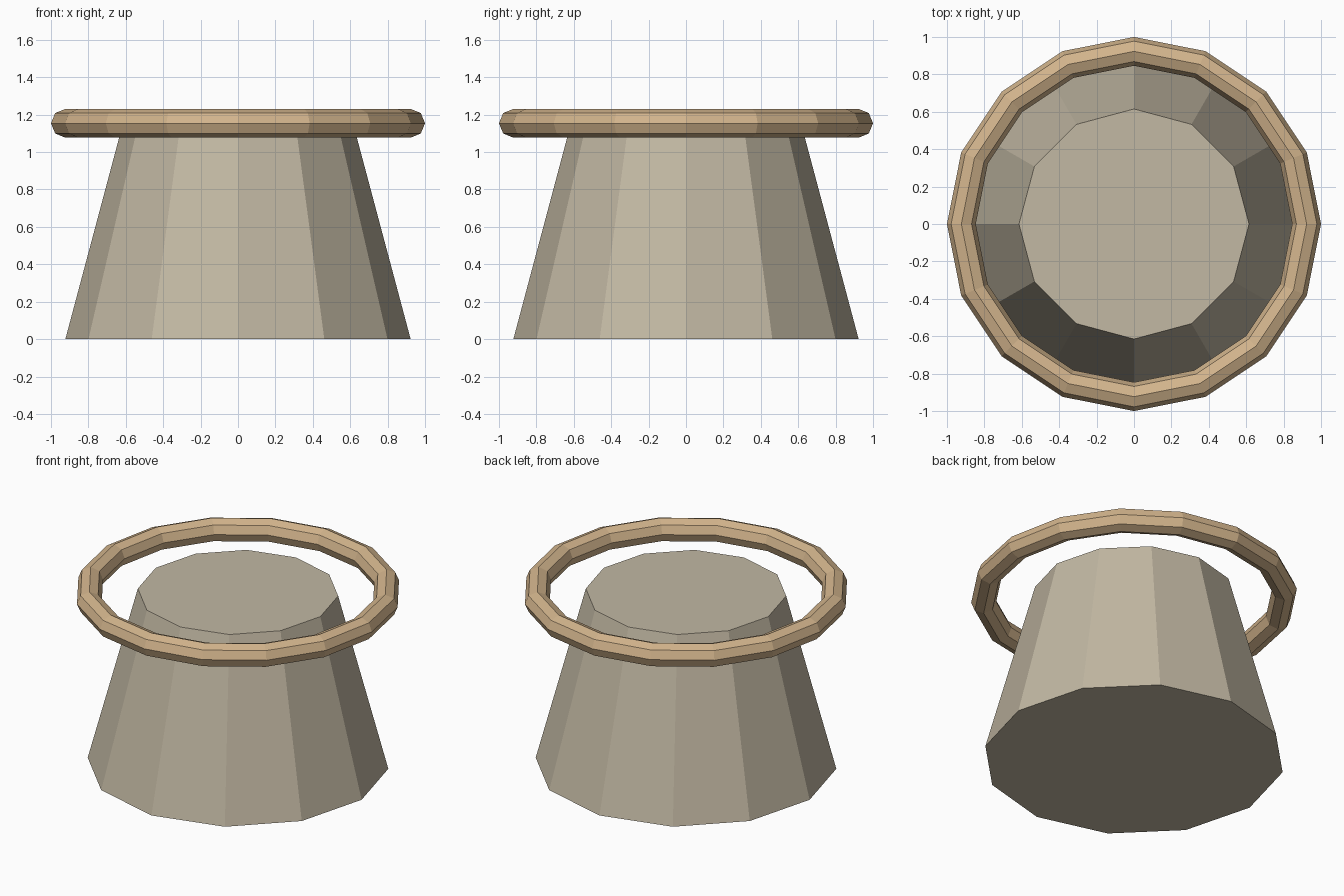
import bpy

if "Cube" in bpy.data.objects:
    bpy.data.objects.remove(bpy.data.objects["Cube"], do_unlink=True)

HEIGHT = 1.154      # top of the base and centre line of the ring
TUBE = 0.077        # ring thickness radius
RING = 1 - TUBE     # ring centre radius, also the foot of the base


def make_material(name, colour):
    mat = bpy.data.materials.new(name)
    mat.use_nodes = True
    mat.diffuse_color = (*colour, 1)
    shader = next(n for n in mat.node_tree.nodes if n.type == 'BSDF_PRINCIPLED')
    shader.inputs["Base Color"].default_value = (*colour, 1)
    return mat


def finish(name, mat):
    obj = bpy.context.object
    obj.name = obj.data.name = name
    obj.data.materials.append(mat)
    bpy.ops.object.shade_flat()


stone = make_material("pale stone", (0.539, 0.479, 0.366))
tan = make_material("warm tan", (0.645, 0.456, 0.262))

# Tapered twelve-sided base, closed at both ends
bpy.ops.mesh.primitive_cone_add(vertices=12, radius1=RING, radius2=0.615,
                                depth=HEIGHT, location=(0, 0, HEIGHT / 2))
finish("tapered_base", stone)

# Faceted ring floating round the top edge
bpy.ops.mesh.primitive_torus_add(major_segments=16, minor_segments=8,
                                 major_radius=RING, minor_radius=TUBE,
                                 location=(0, 0, HEIGHT))
finish("rim_ring", tan)
